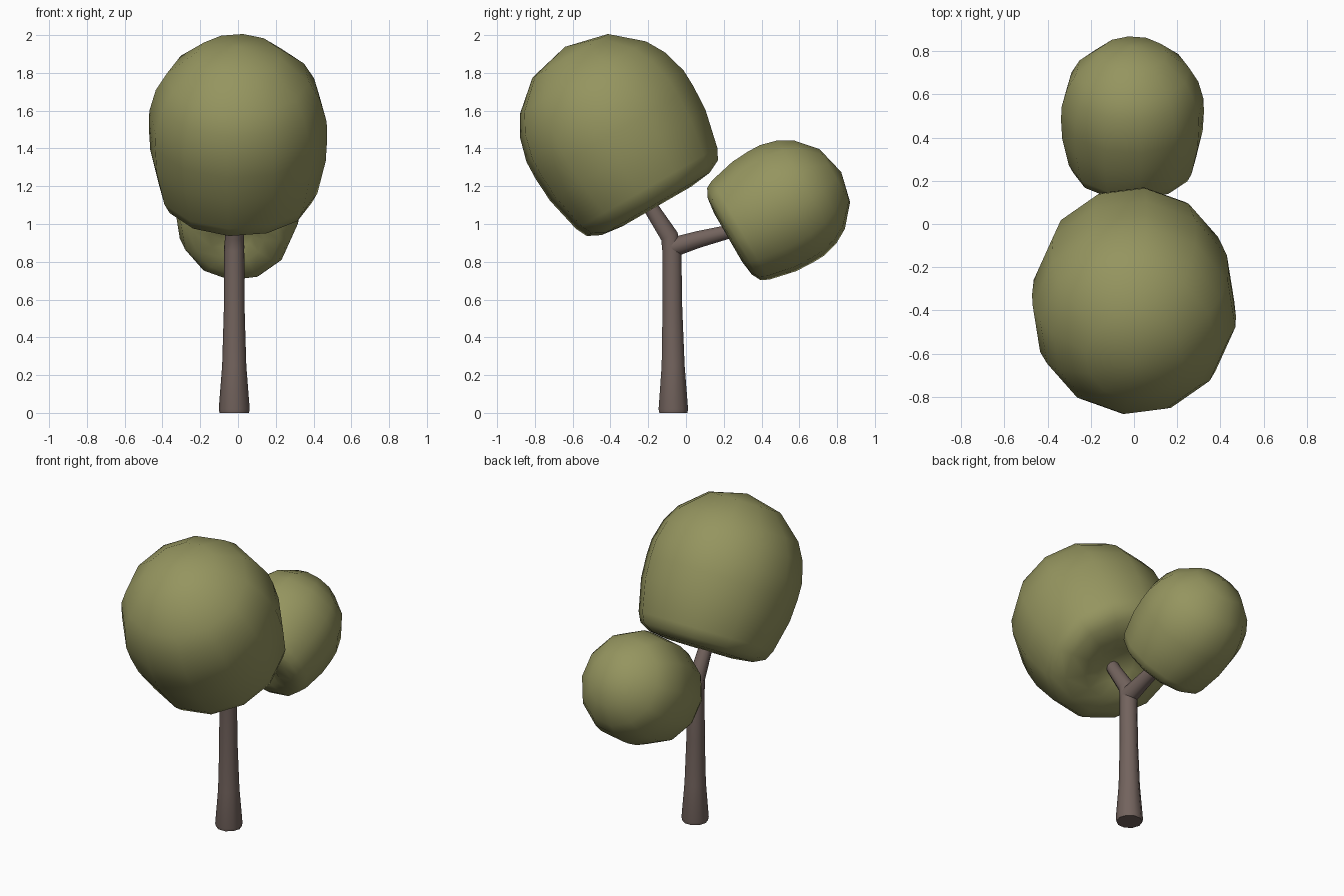
import bpy, bmesh, math
from mathutils import Vector, Matrix

if "Cube" in bpy.data.objects:
    bpy.data.objects.remove(bpy.data.objects["Cube"])


def material(name, rgb):
    m = bpy.data.materials.new(name)
    m.diffuse_color = (*rgb, 1)
    m.use_nodes = True
    m.node_tree.nodes["Principled BSDF"].inputs["Base Color"].default_value = m.diffuse_color
    return m


def finish(bm, name, mat, angle):
    bmesh.ops.recalc_face_normals(bm, faces=bm.faces)
    me = bpy.data.meshes.new(name)
    bm.to_mesh(me)
    bm.free()
    ob = bpy.data.objects.new(name, me)
    bpy.context.collection.objects.link(ob)
    me.materials.append(mat)
    bpy.ops.object.select_all(action='DESELECT')
    ob.select_set(True)
    bpy.context.view_layer.objects.active = ob
    bpy.ops.object.shade_smooth_by_angle(angle=math.radians(angle))
    return ob


def bridge(bm, rings):
    n = len(rings[0])
    for a, b in zip(rings, rings[1:]):
        for i in range(n):
            j = (i + 1) % n
            bm.faces.new((a[i], a[j], b[j], b[i]))


def tube(name, path, mat, sides=10):
    """Tapered round limb through (x, y, z, radius) points."""
    bm = bmesh.new()
    pts = [Vector(p[:3]) for p in path]
    rings = []
    for k, p in enumerate(pts):
        t = (pts[min(k + 1, len(pts) - 1)] - pts[max(k - 1, 0)]).normalized()
        u = Vector((1, 0, 0))
        v = t.cross(u).normalized()
        r = path[k][3]
        rings.append([bm.verts.new(p + r * (math.cos(a) * u + math.sin(a) * v))
                      for a in (math.tau * i / sides for i in range(sides))])
    bridge(bm, rings)
    bm.faces.new(rings[0])
    bm.faces.new(rings[-1])
    return finish(bm, name, mat, 50)


# Crown cross-section: (radius, height along the crown axis), slightly dimpled below
PROFILE = [(0.12, -0.01), (0.21, -0.05), (0.33, -0.035), (0.40, 0.0),
           (0.43, 0.06), (0.475, 0.26), (0.483, 0.40), (0.48, 0.50),
           (0.445, 0.63), (0.385, 0.735), (0.23, 0.87)]


def crown(name, base, tilt, size, phase, mat, sides=12):
    bm = bmesh.new()
    rings = []
    for r, h in PROFILE:
        rings.append([bm.verts.new((r * math.cos(a), r * math.sin(a), h))
                      for a in (phase + math.tau * i / sides for i in range(sides))])
    bridge(bm, rings)
    for ring, h in ((rings[0], 0.02), (rings[-1], 0.925)):
        tip = bm.verts.new((0, 0, h))
        for i in range(sides):
            bm.faces.new((ring[i], ring[(i + 1) % sides], tip))
    bm.transform(Matrix.Translation(base)
                 @ Matrix.Rotation(math.radians(tilt), 4, 'X')
                 @ Matrix.Diagonal((*size, 1)))
    return finish(bm, name, mat, 180)


bark = material("bark", (0.17, 0.125, 0.11))
leaf = material("leaves", (0.30, 0.30, 0.115))

# Trunk bending into the front branch, and the rear branch
tube("trunk", [(-0.02, -0.067, 0, 0.078), (-0.02, -0.067, 0.02, 0.082),
               (-0.02, -0.068, 0.25, 0.064), (-0.02, -0.072, 0.55, 0.055),
               (-0.02, -0.075, 0.86, 0.053), (-0.019, -0.088, 0.935, 0.05),
               (-0.012, -0.185, 1.085, 0.042), (-0.01, -0.23, 1.16, 0.04)], bark)
tube("rear_branch", [(-0.02, -0.075, 0.875, 0.055), (-0.02, 0.06, 0.917, 0.047),
                     (-0.015, 0.23, 0.96, 0.038), (-0.01, 0.30, 0.98, 0.036)], bark)

# Leafy crowns
crown("large_crown", (0, -0.178, 1.137), 30, (0.985, 1.01, 1), -0.12, leaf)
crown("small_crown", (-0.007, 0.253, 0.947), -60, (0.69, 0.71, 0.71), 0.12, leaf)
